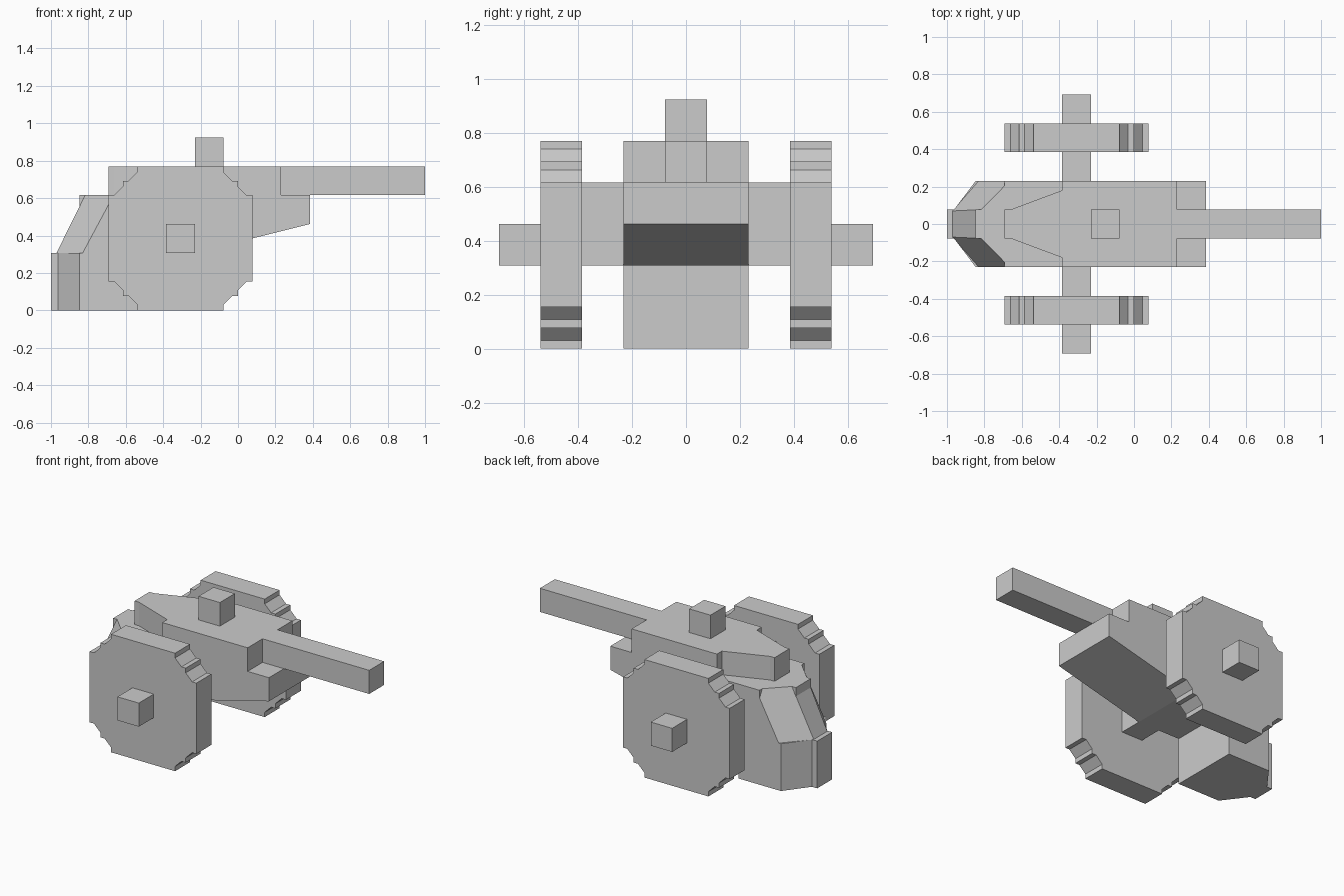
import bpy

if "Cube" in bpy.data.objects:
    bpy.data.objects.remove(bpy.data.objects["Cube"])

U = 1 / 13  # grid module of the model


def mesh_object(name, verts, faces):
    me = bpy.data.meshes.new(name)
    me.from_pydata(verts, [], faces)
    me.update()
    ob = bpy.data.objects.new(name, me)
    bpy.context.collection.objects.link(ob)
    return ob


def loft(name, low, high):
    """Solid between two matching rings of 3D points."""
    n = len(low)
    faces = [tuple(range(n))[::-1], tuple(range(n, 2 * n))]
    faces += [(i, (i + 1) % n, n + (i + 1) % n, n + i) for i in range(n)]
    return mesh_object(name, low + high, faces)


def plan(name, low, z0, z1, high=None):
    """Solid from a half plan (y >= 0, listed front to back), mirrored in y."""
    def ring(half, z):
        pts = half + [(x, -y) for x, y in reversed(half)]
        return [(x, y, z) for x, y in pts]
    return loft(name, ring(low, z0), ring(high or low, z1))


def side(name, profile, y0, y1):
    """Solid from an x-z profile (counter-clockwise seen from the front)."""
    return loft(name, [(x, y1, z) for x, z in profile],
                [(x, y0, z) for x, z in profile])


def box(name, x0, x1, y0, y1, z0, z1):
    return side(name, [(x0, z0), (x1, z0), (x1, z1), (x0, z1)], y0, y1)


# Hull with rising belly
side("hull", [(-9*U, 4*U), (-3*U, 4*U), (5*U, 6*U), (5*U, 8*U), (-9*U, 8*U)],
     -3*U, 3*U)

# Tail: upright base, sloped upper part and a small ridge block
plan("tail_base", [(-7*U, 3*U), (-11*U, 3*U), (-.962, U), (-1, U)], 0, 4*U)
plan("tail_slope", [(-7*U, 3*U), (-.83, 3*U), (-.97, .07)], 4*U, 8*U,
     [(-7*U, 3*U), (-.665, 3*U), (-.818, U)])
box("tail_ridge", -11*U, -8*U, -U, U, 6*U, 8*U)

# Turret with tapered back, gun barrel and hatch
plan("turret", [(3*U, 3*U), (-5*U, 3*U), (-5*U, .18), (-.66, U), (-9*U, U)],
     8*U, 10*U)
box("barrel", 3*U, 1, -U, U, 8*U, 10*U)
box("hatch", -3*U, -U, -U, U, 10*U, 12*U)

# Notched wheels, outer hubs and inner axle mounts
corner = [(5, 3), (4.6, 3), (4, 3.6), (4, 4), (3.6, 4), (3, 4.6), (3, 5)]
half = corner + [(-x, z) for x, z in reversed(corner)]
outline = half + [(-x, -z) for x, z in half]
wheel = [((x - 4) * U, (z + 5) * U) for x, z in outline]
for label, s in (("right", -1), ("left", 1)):
    def span(a, b):
        return sorted((s * a * U, s * b * U))
    side("wheel_" + label, wheel, *span(5, 7))
    box("hub_" + label, -5*U, -3*U, *span(7, 9), 4*U, 6*U)
    box("axle_" + label, -5*U, -3*U, *span(3, 5), 4*U, 8*U)
